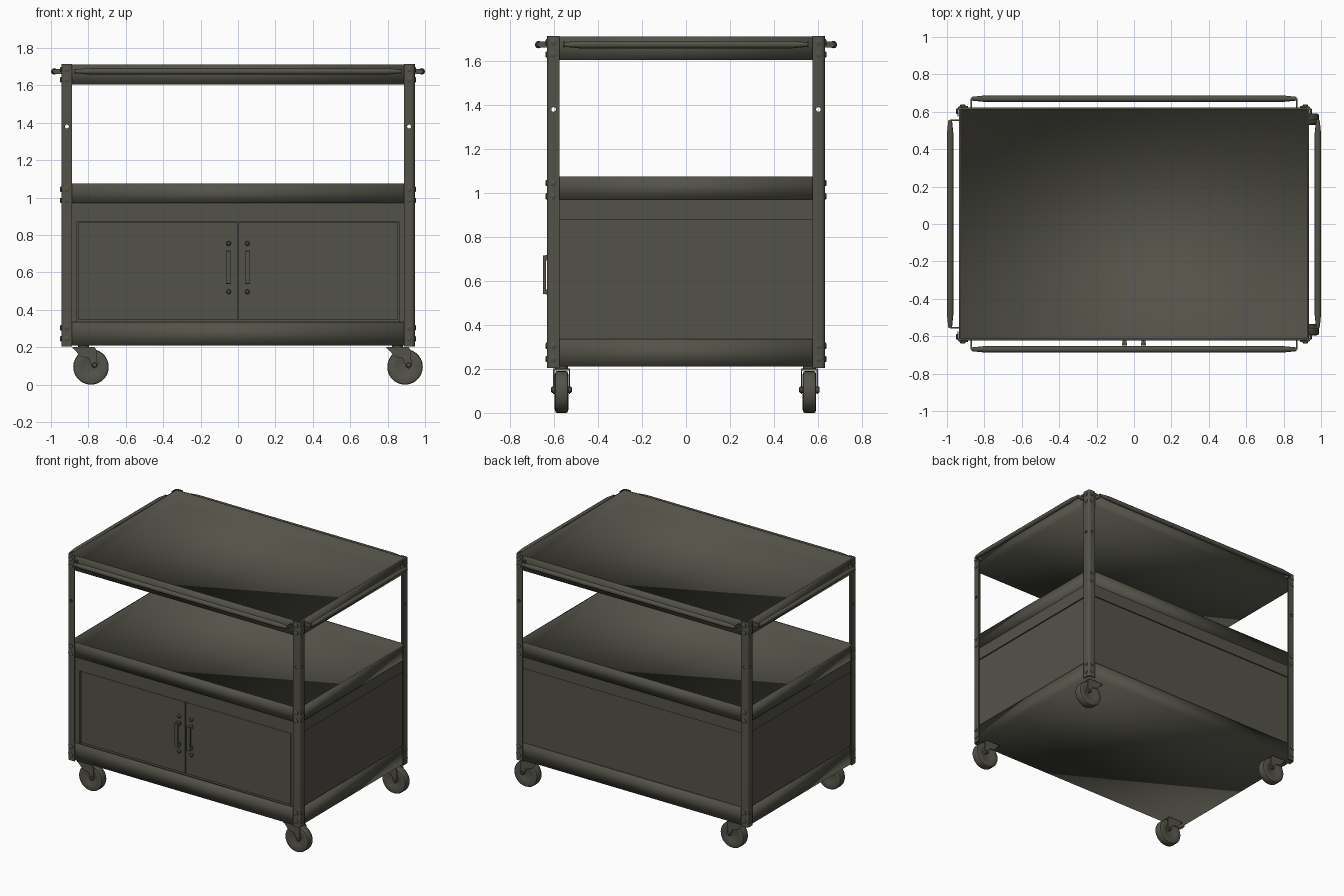
import bpy, bmesh, math
from mathutils import Vector

if "Cube" in bpy.data.objects:
    bpy.data.objects.remove(bpy.data.objects["Cube"])

paint = bpy.data.materials.new("dark_olive_grey")
paint.diffuse_color = (0.088, 0.085, 0.066, 1)
paint.use_nodes = True
paint.node_tree.nodes["Principled BSDF"].inputs["Base Color"].default_value = paint.diffuse_color


def finish(name, bm, smooth=None):
    """Turn a bmesh into an object; smooth is None (flat) or an angle in degrees."""
    bmesh.ops.recalc_face_normals(bm, faces=bm.faces)
    me = bpy.data.meshes.new(name)
    bm.to_mesh(me)
    bm.free()
    me.materials.append(paint)
    ob = bpy.data.objects.new(name, me)
    bpy.context.collection.objects.link(ob)
    if smooth:
        bpy.ops.object.select_all(action='DESELECT')
        ob.select_set(True)
        bpy.context.view_layer.objects.active = ob
        bpy.ops.object.shade_smooth_by_angle(angle=math.radians(smooth))
    return ob


def box(name, x, y, z):
    bm = bmesh.new()
    bmesh.ops.create_cube(bm, size=1)
    for v in bm.verts:
        v.co = [r[0] + (c + .5) * (r[1] - r[0]) for c, r in zip(v.co, (x, y, z))]
    return finish(name, bm)


def tray(name, hx, hy, z0, z1, t=.01):
    """Open sheet-metal tray: outer bottom, outer wall, lip, inner wall, floor; softly shaded."""
    bm = bmesh.new()
    rings = [[bm.verts.new((sx * (hx - i), sy * (hy - i), z)) for sx, sy in ((-1, -1), (1, -1), (1, 1), (-1, 1))]
             for i, z in ((0, z0), (0, z1), (t, z1), (t, z0 + t))]
    for a, b in zip(rings, rings[1:]):
        for i in range(4):
            bm.faces.new((a[i], a[(i + 1) % 4], b[(i + 1) % 4], b[i]))
    bm.faces.new(rings[0])
    bm.faces.new(rings[-1])
    for f in bm.faces:
        f.smooth = True
    return finish(name, bm)


def lathe(name, origin, axis, profile, n=12, smooth=40):
    """Spin (distance, radius) rings around an axis starting at origin."""
    bm = bmesh.new()
    rot = Vector(axis).to_track_quat('Z', 'Y').to_matrix()
    rings = [[bm.verts.new(Vector(origin) + rot @ Vector((r * math.cos(2 * math.pi * i / n),
              r * math.sin(2 * math.pi * i / n), d))) for i in range(n)] for d, r in profile]
    for a, b in zip(rings, rings[1:]):
        for i in range(n):
            bm.faces.new((a[i], a[(i + 1) % n], b[(i + 1) % n], b[i]))
    bm.faces.new(rings[0])
    bm.faces.new(rings[-1])
    return finish(name, bm, smooth)


def prism(name, pts, offset, smooth=None):
    bm = bmesh.new()
    f = bm.faces.new([bm.verts.new(p) for p in pts])
    ext = bmesh.ops.extrude_face_region(bm, geom=[f])
    bmesh.ops.translate(bm, vec=offset, verts=[g for g in ext['geom'] if isinstance(g, bmesh.types.BMVert)])
    return finish(name, bm, smooth)


PX, PY = 0.945, 0.632      # outer corner of the posts

# Three open trays
for name, z in (("bottom_tray", (.21, .335)), ("middle_shelf", (.97, 1.075)), ("top_shelf", (1.605, 1.712))):
    tray(name, .935, .622, *z)

# Cabinet body with a slightly proud upper rail
box("cabinet_body", (-.915, .915), (-.59, .605), (.23, .89))
box("cabinet_upper_rail", (-.925, .925), (-.612, .614), (.88, .975))

# Front frame and two doors
for s in (-1, 1):
    box("front_frame_side", sorted((s * .86, s * .915)), (-.612, -.58), (.33, .885))
    box("front_door", sorted((s * .004, s * .853)), (-.608, -.58), (.345, .868))
    x = s * .05
    box("door_handle_grip", (x - .013, x + .013), (-.65, -.636), (.54, .715))
    for z in (.55, .705):
        box("door_handle_stem", (x - .011, x + .011), (-.64, -.6), (z - .012, z + .012))
    for z in (.497, .755):
        lathe("door_handle_screw", (x, -.608, z), (0, -1, 0), ((-.002, .013), (.01, .013), (.016, .007)))
box("front_frame_top", (-.915, .915), (-.612, -.58), (.872, .885))

# Corner posts: angle iron with rounded corner, a hole in each flange, and bolts
W, T, R = .057, .008, .02
for sx in (-1, 1):
    for sy in (-1, 1):
        arc = [(R - R * math.sin(a), R - R * math.cos(a)) for a in (math.pi / 2 * i / 5 for i in range(6))]
        prof = [(W, 0)] + arc + [(0, W), (T, W), (T, R), (R, T), (W, T)]
        post = prism("corner_post", [(sx * (PX - u), sy * (PY - v), .205) for u, v in prof], (0, 0, 1.51))
        for origin, axis in (((sx * (PX - .03), sy * (PY + .01), 1.38), (0, -sy, 0)),
                             ((sx * (PX + .01), sy * (PY - .03), 1.38), (-sx, 0, 0))):
            cutter = lathe("hole_cutter", origin, axis, ((0, .011), (.03, .011)), 8, None)
            cutter.hide_render = True
            mod = post.modifiers.new("hole", 'BOOLEAN')
            mod.operation, mod.object, mod.solver = 'DIFFERENCE', cutter, 'EXACT'
            bpy.context.view_layer.objects.active = post
            bpy.ops.object.modifier_apply(modifier=mod.name)
            bpy.data.objects.remove(cutter)
        bpy.ops.object.select_all(action='DESELECT')
        post.select_set(True)
        bpy.ops.object.shade_smooth_by_angle(angle=math.radians(35))
        head = ((-.002, .015), (.004, .015), (.008, .008))
        for z in (.245, .305, .985, 1.045, 1.63, 1.685):
            lathe("post_bolt", (sx * (PX - .029), sy * PY, z), (0, sy, 0), head, 10)
            if sy < 0 or not .9 < z < 1.1:
                lathe("post_bolt", (sx * PX, sy * (PY - .029), z), (sx, 0, 0), head, 10)

# Push rails around the top shelf, tapered at the ends, on thin brackets
for s in (-1, 1):
    for name, length, along_x in (("long_rail", .87, True), ("short_rail", .555, False)):
        shape = ((0, .008), (.01, .011), (.07, .017), (2 * length - .07, .017),
                 (2 * length - .01, .011), (2 * length, .008))
        if along_x:
            lathe(name, (-length, s * .67, 1.675), (1, 0, 0), shape)
        else:
            lathe(name, (s * .983, -length, 1.675), (0, 1, 0), shape)
        for e in (-1, 1):
            p = (e * length - .004, e * length + .004)
            q = sorted((s * (.615 if along_x else .928), s * (.67 if along_x else .983)))
            box("rail_bracket", p if along_x else q, q if along_x else p, (1.662, 1.688))

# Casters, all trailing the same way
for cx in (-.786, .893):
    for cy in (-.566, .561):
        lathe("caster_wheel", (cx, cy - .031, .095), (0, 1, 0),
              ((.006, .04), (.002, .05), (0, .08), (.004, .092), (.01, .095),
               (.052, .095), (.058, .092), (.062, .08), (.06, .05), (.056, .04)), 28)
        lathe("caster_axle", (cx + .02, cy - .047, .105), (0, 1, 0), ((0, .01), (.004, .014), (.09, .014), (.094, .01)))
        fork = ((-.1, .2), (.02, .2), (.032, .18), (.034, .105), (.02, .085), (.004, .095), (-.01, .14), (-.055, .15))
        for y in (cy - .039, cy + .033):
            prism("caster_fork", [(cx + u, y, z) for u, z in fork], (0, .006, 0))
        box("caster_top_plate", (cx - .1, cx + .02), (cy - .039, cy + .039), (.193, .201))
        lathe("caster_swivel", (cx - .04, cy, .198), (0, 0, 1), ((0, .03), (.02, .03)), 16)
